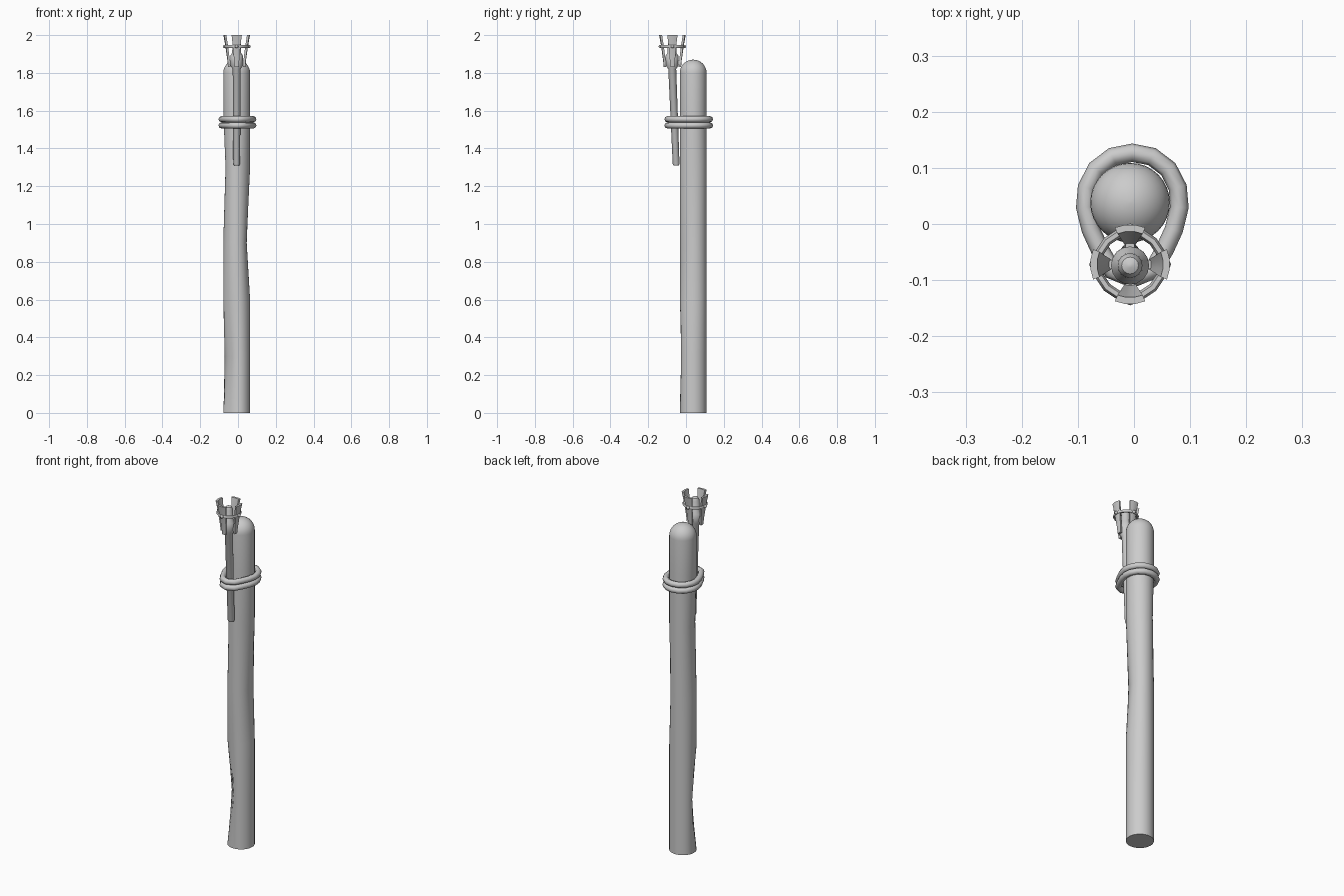
import bpy, bmesh, math
from math import sin, cos, pi

if "Cube" in bpy.data.objects:
    bpy.data.objects.remove(bpy.data.objects["Cube"])

CX, TY = -0.007, -0.072      # shared x centre, torch head y


def make(name, verts, faces, smooth=35):
    me = bpy.data.meshes.new(name)
    me.from_pydata(verts, [], faces)
    bm = bmesh.new()
    bm.from_mesh(me)
    bmesh.ops.recalc_face_normals(bm, faces=bm.faces)
    bm.to_mesh(me)
    bm.free()
    ob = bpy.data.objects.new(name, me)
    bpy.context.collection.objects.link(ob)
    bpy.ops.object.select_all(action='DESELECT')
    ob.select_set(True)
    bpy.context.view_layer.objects.active = ob
    bpy.ops.object.shade_smooth_by_angle(angle=math.radians(smooth))
    return ob


def loft(name, rings, closed=False, smooth=35):
    """Skin a list of equal-length vertex rings; cap the ends unless closed."""
    n, m = len(rings[0]), len(rings)
    verts = [v for r in rings for v in r]
    faces = []
    for i in range(m if closed else m - 1):
        a, b = i * n, ((i + 1) % m) * n
        faces += [(a + k, a + (k + 1) % n, b + (k + 1) % n, b + k) for k in range(n)]
    if not closed:
        faces += [tuple(range(n)), tuple(range((m - 1) * n, m * n))]
    return make(name, verts, faces, smooth)


def circle(x, y, z, r, n):
    return [(x + r * cos(2 * pi * k / n), y + r * sin(2 * pi * k / n), z) for k in range(n)]


def tube_loop(name, path, r, sides=8, smooth=60):
    """Closed horizontal tube along a path of (x, y, z) points."""
    rings, m = [], len(path)
    for i, (x, y, z) in enumerate(path):
        a, b = path[i - 1], path[(i + 1) % m]
        tx, ty = b[0] - a[0], b[1] - a[1]
        l = math.hypot(tx, ty)
        nx, ny = ty / l, -tx / l
        rings.append([(x + nx * r * cos(t), y + ny * r * cos(t), z + r * sin(t))
                      for t in (2 * pi * k / sides for k in range(sides))])
    return loft(name, rings, True, smooth)


# Post: round trunk with worn hollows and a domed top
PY, R, N = 0.038, 0.071, 32
dents = {0.3: (225, 0.030, 2.6), 0.9: (-12, 0.020, 2), 1.3: (180, 0.012, 2)}
rings = []
for z in (0, 0.3, 0.6, 0.9, 1.3, 1.6, 1.8):
    ring = []
    for k in range(N):
        a = 2 * pi * k / N
        r = R
        if z in dents:
            d, amt, p = dents[z]
            r -= amt * max(0, cos(a - math.radians(d))) ** p
        ring.append((CX + r * cos(a), PY + r * sin(a), z))
    rings.append(ring)
for i in range(1, 9):
    t = i / 8.2 * pi / 2
    rings.append(circle(CX, PY, 1.8 + 0.07 * sin(t), R * cos(t), N))
loft("post", rings)

# Torch handle, leaning slightly, with a thicker head
profile = [(1.31, .014), (1.318, .018), (1.82, .021), (1.84, .034), (1.89, .034),
           (1.905, .024), (1.96, .022), (1.975, .015), (1.98, .004)]
loft("torch_handle", [circle(CX, -0.052 - 0.022 * min(1, (z - 1.31) / 0.54), z, r, 16)
                      for z, r in profile])

# Rope: two coils wrapped round the post and the handle
half = [(.035, .120), (.064, .098), (.081, .065), (.084, .030), (.074, -.010),
        (.058, -.045), (.036, -.083)]
outline = [(0, .127)] + half + [(0, -.098)] + [(-x, y) for x, y in reversed(half)]
for i, z in enumerate((1.522, 1.555)):
    tube_loop(f"rope_coil_{i + 1}", [(x - 0.003, y, z) for x, y in outline], 0.0165)

# Basket band
tube_loop("basket_band", circle(CX, TY, 1.94, 0.058, 16), 0.008, 6)

# Four flared prongs, each with a rivet and a bracket to the handle
sections = [(1.83, .046, .011), (1.87, .050, .014), (1.94, .060, .020), (2.0, .071, .027)]
for i in range(4):
    base = i * pi / 2
    rings = []
    for z, r, hw in sections:
        sp = math.asin(hw / r)
        pts = [(r, s * sp) for s in (-1, -.35, .35, 1)] + \
              [(r - .012, s * sp) for s in (1, .35, -.35, -1)]
        rings.append([(CX + q * cos(base + a), TY + q * sin(base + a), z) for q, a in pts])
    loft(f"prong_{i + 1}", rings, smooth=25)

    c, s = cos(base), sin(base)
    br = []
    for d in (.02, .045):
        br.append([(CX + d * c - w * s, TY + d * s + w * c, z)
                   for w, z in ((-.008, 1.845), (.008, 1.845), (.008, 1.865), (-.008, 1.865))])
    loft(f"bracket_{i + 1}", br)

    bpy.ops.mesh.primitive_uv_sphere_add(segments=8, ring_count=6, radius=.009,
                                         location=(CX + .064 * c, TY + .064 * s, 1.94))
    bpy.context.object.name = f"rivet_{i + 1}"
    bpy.ops.object.shade_smooth()
